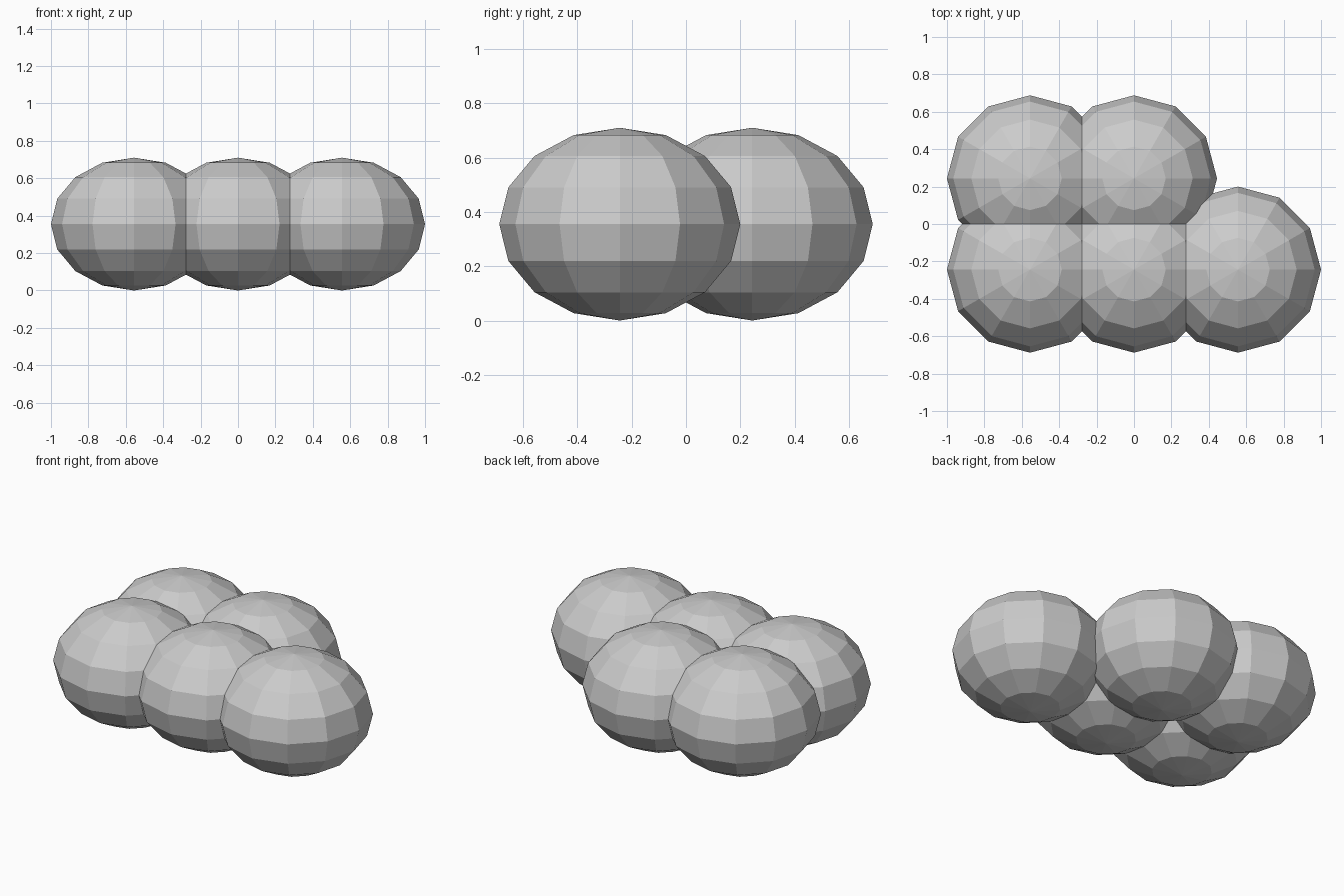
import bpy

if "Cube" in bpy.data.objects:
    bpy.data.objects.remove(bpy.data.objects["Cube"])

RADIUS, HALF_HEIGHT = 0.444, 0.355
STEP_X, ROW_Y = 0.556, 0.244


def puff(name, x, y):
    """One flattened low-poly ball resting on the floor."""
    bpy.ops.mesh.primitive_uv_sphere_add(segments=12, ring_count=8, radius=1,
                                         location=(x, y, HALF_HEIGHT))
    ob = bpy.context.object
    ob.name = name
    ob.scale = (RADIUS, RADIUS, HALF_HEIGHT)
    bpy.ops.object.transform_apply(location=False, rotation=False, scale=True)
    bpy.ops.object.shade_flat()


# Front row of three balls, back row of two (right end left open)
for row, y, count in (("front", -ROW_Y, 3), ("back", ROW_Y, 2)):
    for i in range(count):
        puff(f"{row}_puff_{i + 1}", (i - 1) * STEP_X, y)
